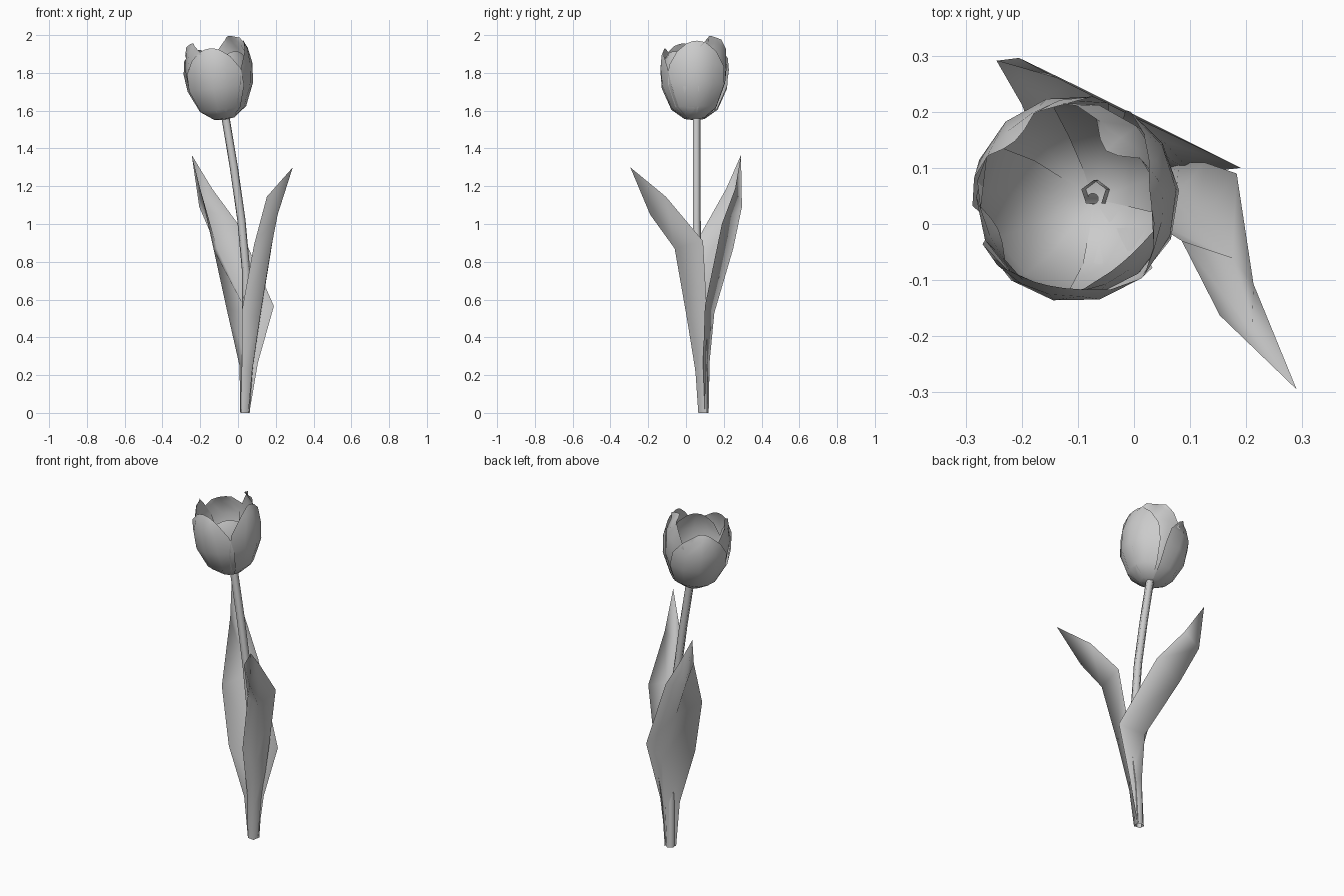
import bpy
from math import radians, sin, cos, pi
from mathutils import Vector, Matrix

if "Cube" in bpy.data.objects:
    bpy.data.objects.remove(bpy.data.objects["Cube"])


def add_mesh(name, verts, faces):
    mesh = bpy.data.meshes.new(name)
    mesh.from_pydata([tuple(v) for v in verts], [], faces)
    mesh.validate()
    ob = bpy.data.objects.new(name, mesh)
    bpy.context.collection.objects.link(ob)
    for p in mesh.polygons:
        p.use_smooth = True
    return ob


def grid_faces(rows, cols, closed=False):
    n = cols if closed else cols - 1
    return [(r * cols + c, r * cols + (c + 1) % cols,
             (r + 1) * cols + (c + 1) % cols, (r + 1) * cols + c)
            for r in range(rows - 1) for c in range(n)]


# Stem: five-sided open tube along a gentle bend
path = [(.035, .09, 0), (.045, .075, .45), (.043, .06, .75),
        (.018, .055, 1.02), (-.022, .055, 1.3), (-.072, .055, 1.6)]
verts = []
for x, y, z in path:
    for k in range(5):
        a = 2 * pi * k / 5 + pi / 2
        verts.append((x + .023 * cos(a), y + .023 * sin(a), z))
add_mesh("stem", verts, grid_faces(len(path), 5, True))


# Leaves: left edge, keel and right edge at each row, ending in a point
def leaf(name, rows, tip):
    verts = [p for row in rows for p in row] + [tip]
    n = len(verts) - 1
    faces = grid_faces(len(rows), 3) + [(n - 3, n - 2, n), (n - 2, n - 1, n)]
    add_mesh(name, verts, faces)


leaf("front_leaf", [
    [(.015, .07, 0), (.055, .065, 0), (.062, .11, 0)],
    [(.02, .06, .25), (.075, .05, .22), (.08, .11, .25)],
    [(.022, .01, .55), (.115, .005, .5), (.125, .11, .55)],
    [(.085, -.03, .89), (.175, -.06, .87), (.183, .09, .91)],
    [(.153, -.163, 1.145), (.21, -.19, 1.05), (.213, -.107, 1.145)],
], (.29, -.295, 1.30))

leaf("back_leaf", [
    [(.06, .10, 0), (.04, .12, 0), (.012, .075, 0)],
    [(.105, .09, .264), (.05, .125, .27), (.008, .046, .25)],
    [(.19, .10, .565), (.05, .15, .53), (-.06, .0, .55)],
    [(.0, .19, 1.0), (-.11, .25, .87), (-.13, .035, .87)],
    [(-.137, .26, 1.187), (-.205, .296, 1.09), (-.2, .213, 1.187)],
], (-.245, .291, 1.365))

# Flower: three outer and three inner cupped petals, tilted with the stem
tilt = Matrix.Translation((-.073, .045, 1.553)) @ Matrix.Rotation(radians(-7), 4, 'Y')
# height, radius, half angle, drop of the petal's side edges
profile = [(0, .01, 60, 0), (.005, .055, 60, 0), (.055, .125, 60, 0), (.17, .177, 58, 0),
           (.27, .185, 52, .01), (.345, .177, 36, .015), (.383, .163, 20, .015)]


def petal(name, azimuth, radius_scale, height_scale, curl):
    verts = []
    for i, (h, r, half, drop) in enumerate(profile):
        # the top rows lean in over the opening
        bend = {5: (1 + curl) / 2, 6: curl}.get(i, 1)
        for c in range(5):
            s = (c - 2) / 2
            a = radians(azimuth + half * s)
            rr = r * radius_scale * (bend + (1 - bend) * s * s)
            verts.append(tilt @ Vector((rr * cos(a), rr * sin(a), (h - drop * s * s) * height_scale)))
    add_mesh(name, verts, grid_faces(len(profile), 5))


petal("front_outer_petal", 258, 1.0, 1.0, .97)
petal("right_outer_petal", 5, 1.0, 1.05, .93)
petal("back_outer_petal", 132, 1.0, 1.0, .85)
petal("back_inner_petal", 48, .94, 1.14, .75)
petal("left_inner_petal", 205, .94, 1.1, .85)
petal("front_inner_petal", 310, .94, .92, .97)
